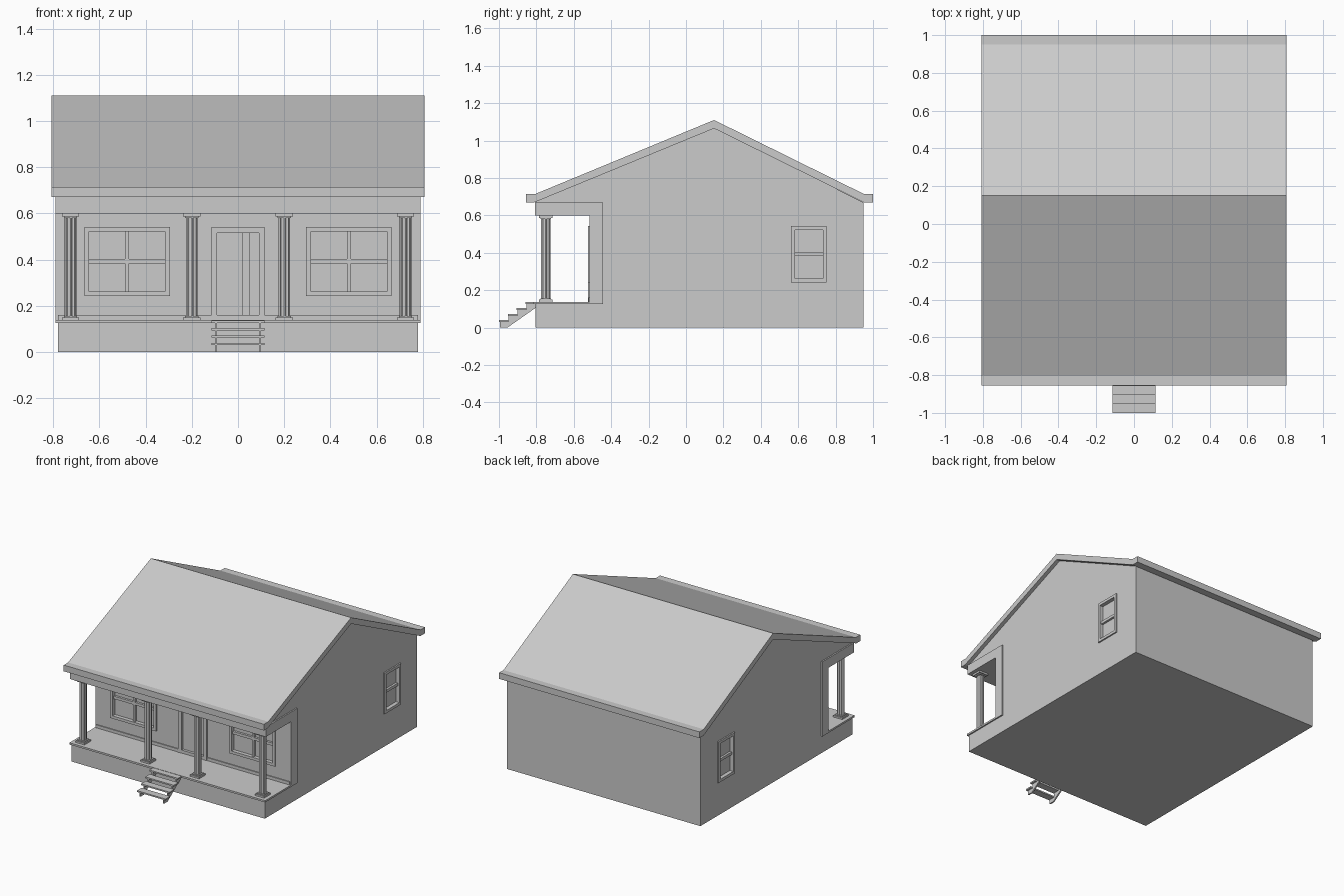
import bpy, bmesh
from math import cos, sin, pi
from mathutils import Matrix, Vector

if "Cube" in bpy.data.objects:
    bpy.data.objects.remove(bpy.data.objects["Cube"])


def finish(bm, name):
    bmesh.ops.recalc_face_normals(bm, faces=bm.faces)
    me = bpy.data.meshes.new(name)
    bm.to_mesh(me)
    bm.free()
    ob = bpy.data.objects.new(name, me)
    bpy.context.collection.objects.link(ob)
    return ob


def boxes(name, spans, mat=Matrix()):
    """Object made of boxes given as (x0, x1, y0, y1, z0, z1)."""
    bm = bmesh.new()
    for x0, x1, y0, y1, z0, z1 in spans:
        m = (Matrix.Translation(((x0 + x1) / 2, (y0 + y1) / 2, (z0 + z1) / 2))
             @ Matrix.Diagonal((x1 - x0, y1 - y0, z1 - z0, 1)))
        bmesh.ops.create_cube(bm, size=1, matrix=mat @ m)
    return finish(bm, name)


def extrude_x(name, profile, x0, x1):
    """Side (y, z) profile extruded between two x positions."""
    bm = bmesh.new()
    f = bm.faces.new([bm.verts.new((x0, y, z)) for y, z in profile])
    g = bmesh.ops.extrude_face_region(bm, geom=[f])["geom"]
    bmesh.ops.translate(bm, vec=(x1 - x0, 0, 0),
                        verts=[v for v in g if isinstance(v, bmesh.types.BMVert)])
    return finish(bm, name)


# House body with the porch notch
body = extrude_x("house_body", [
    (-0.805, 0), (0.948, 0), (0.948, 0.67), (0.15, 1.068), (-0.805, 0.675),
    (-0.805, 0.6), (-0.515, 0.6), (-0.515, 0.127), (-0.805, 0.127)], -0.78, 0.78)

# Roof shell with flat eaves
extrude_x("roof", [
    (-0.855, 0.67), (-0.81, 0.67), (0.15, 1.065), (0.95, 0.67), (1.0, 0.67),
    (1.0, 0.715), (0.95, 0.715), (0.15, 1.11), (-0.805, 0.715), (-0.855, 0.715)],
    -0.808, 0.808)

# Porch trim on each side, front beam, floor and baseboard
for s in (-1, 1):
    extrude_x("porch_side_trim", [
        (-0.808, 0.6), (-0.515, 0.6), (-0.515, 0.125), (-0.445, 0.125),
        (-0.445, 0.67), (-0.808, 0.67)], s * 0.775, s * 0.79)
boxes("porch_beam", [(-0.79, 0.79, -0.808, -0.76, 0.6, 0.67)])
boxes("porch_floor", [(-0.79, 0.79, -0.815, -0.51, 0.125, 0.138)])
boxes("baseboard", [(-0.78, 0.78, -0.522, -0.51, 0.138, 0.16)])


# Windows are built facing -y, then turned onto their wall
def window(name, mat, w, h, cols, t=0.02):
    a, b = w / 2, h / 2
    spans = [(-a, -a + t, -0.01, 0.02, -b, b), (a - t, a, -0.01, 0.02, -b, b),
             (-a + t, a - t, -0.01, 0.02, -b, -b + t),
             (-a + t, a - t, -0.01, 0.02, b - t, b),
             (-a + t, a - t, 0.002, 0.02, -0.01, 0.01)]
    if cols == 2:
        spans += [(-0.009, 0.009, 0.002, 0.02, z0, z1)
                  for z0, z1 in ((-b + t, -0.01), (0.01, b - t))]
    boxes(name, spans, mat)
    cut = boxes(name + "_cutter", [(-a + t / 2, a - t / 2, -0.05, 0.018,
                                    -b + t / 2, b - t / 2)], mat)
    recess(cut)


def recess(cut):
    cut.hide_render = True
    cut.display_type = 'WIRE'
    m = body.modifiers.new(cut.name, 'BOOLEAN')
    m.operation = 'DIFFERENCE'
    m.solver = 'EXACT'
    m.object = cut


for s in (-1, 1):
    window("front_window", Matrix.Translation((s * 0.48, -0.515, 0.392)), 0.37, 0.3, 2)
    window("side_window", Matrix.Translation((s * 0.78, 0.657, 0.392))
           @ Matrix.Rotation(s * pi / 2, 4, 'Z'), 0.19, 0.3, 1)

# Door with frame, raised stile and handle
recess(boxes("door_cutter", [(-0.1, 0.1, -0.6, -0.495, 0.16, 0.525)]))
boxes("door_frame", [(-0.115, -0.09, -0.525, -0.495, 0.138, 0.54),
                     (0.09, 0.115, -0.525, -0.495, 0.138, 0.54),
                     (-0.09, 0.09, -0.525, -0.495, 0.515, 0.54)])
boxes("door", [(-0.09, 0.02, -0.503, -0.49, 0.16, 0.515),
               (0.05, 0.09, -0.503, -0.49, 0.16, 0.515)])

# Fluted porch columns with square base and cap
for x in (-0.725, -0.2, 0.2, 0.725):
    bm = bmesh.new()
    ring = []
    for i in range(32):
        r = 0.025 if i % 4 < 2 else 0.021
        t = 2 * pi * i / 32
        ring.append(bm.verts.new((x + r * cos(t), -0.75 + r * sin(t), 0.148)))
    g = bmesh.ops.extrude_face_region(bm, geom=[bm.faces.new(ring)])["geom"]
    bmesh.ops.translate(bm, vec=(0, 0, 0.44),
                        verts=[v for v in g if isinstance(v, bmesh.types.BMVert)])
    finish(bm, "column_shaft")
    spans = []
    for z0, z1, r in ((0.138, 0.15, 0.037), (0.15, 0.156, 0.029),
                      (0.58, 0.587, 0.029), (0.587, 0.6, 0.037)):
        spans.append((x - r, x + r, -0.75 - r, -0.75 + r, z0, z1))
    boxes("column_base_and_cap", spans)

# Open steps: treads on two sawtooth stringers
steps = [(-1.0, 0.04), (-0.953, 0.072), (-0.905, 0.104), (-0.857, 0.136)]
boxes("step_treads", [(-0.115, 0.115, y, y + 0.052, z - 0.01, z) for y, z in steps])
saw = []
for y, z in steps:
    saw += [(y + 0.005, z - 0.01), (y + 0.052, z - 0.01)]
for s in (-1, 1):
    extrude_x("step_stringer", [(-0.995, 0)] + saw + [(-0.805, 0.105), (-0.955, 0)],
              s * 0.09, s * 0.1)
